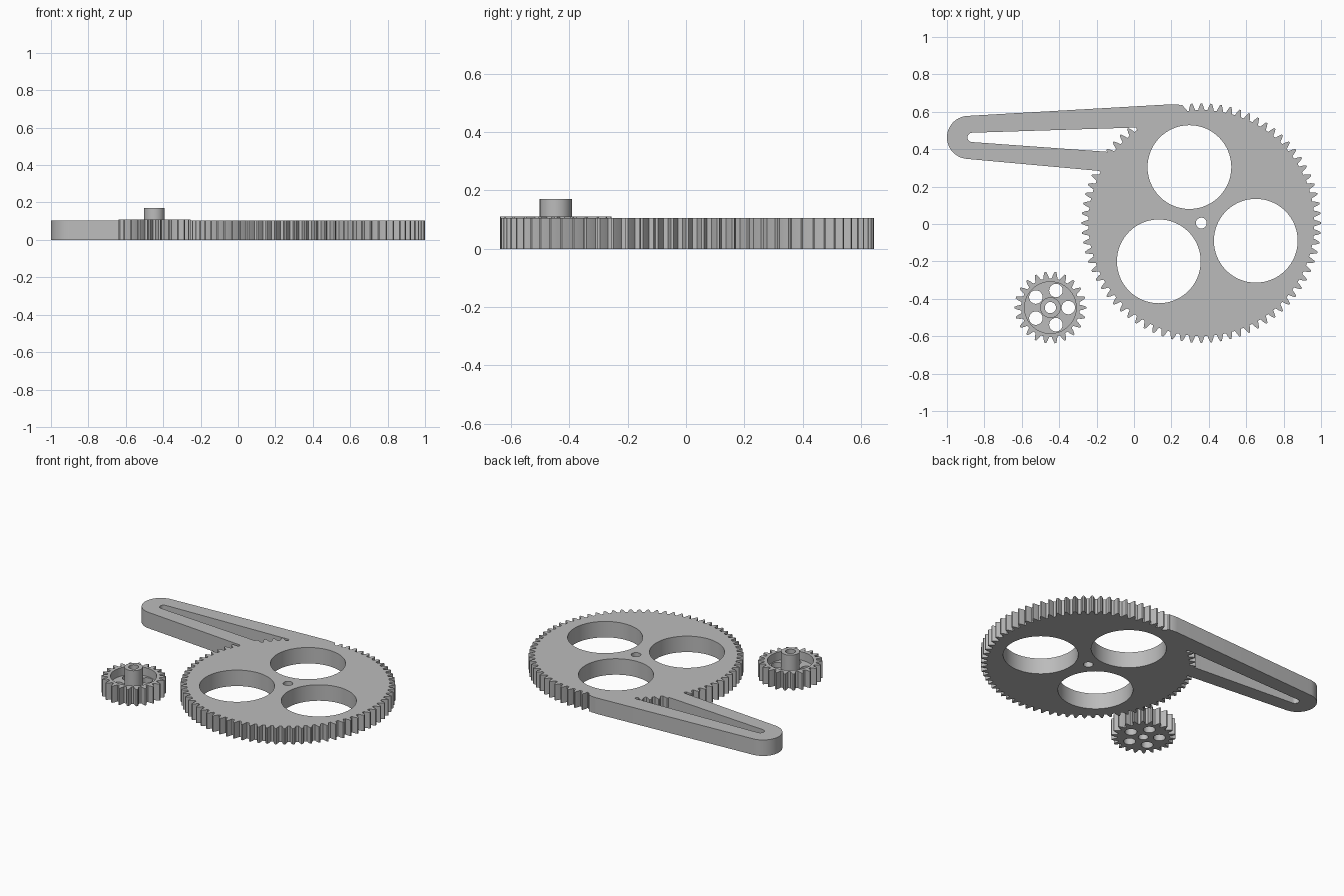
import bpy, bmesh
from math import sin, cos, pi, radians

if "Cube" in bpy.data.objects:
    bpy.data.objects.remove(bpy.data.objects["Cube"], do_unlink=True)

grey = bpy.data.materials.new("plain grey")
grey.use_nodes = True
colour = (0.5, 0.5, 0.5, 1)
grey.diffuse_color = colour
grey.node_tree.nodes["Principled BSDF"].inputs["Base Color"].default_value = colour


def arc(cx, cy, r, start=0, end=360, n=64):
    full = end - start == 360
    steps = n if full else n - 1
    angles = [radians(start + (end - start) * i / steps) for i in range(n)]
    return [(cx + r * cos(a), cy + r * sin(a)) for a in angles]


def ring_of_holes(cx, cy, distance, r, count, first=0):
    angles = [radians(first + 360 * i / count) for i in range(count)]
    return [arc(cx + distance * cos(a), cy + distance * sin(a), r) for a in angles]


def teeth(cx, cy, tip, root, count):
    # Each tooth rises from the root, bulges at mid height and ends in a narrow tip
    mid = (tip + root) / 2
    tooth = [(-0.34, root), (-0.23, mid), (-0.08, tip),
             (0.08, tip), (0.23, mid), (0.34, root)]
    outline = []
    for i in range(count):
        for offset, r in tooth:
            a = 2 * pi * (i + offset) / count
            outline.append((cx + r * cos(a), cy + r * sin(a)))
    return outline


def evaluated_mesh(ob):
    return bpy.data.meshes.new_from_object(
        ob.evaluated_get(bpy.context.evaluated_depsgraph_get()))


def plate(name, loops, bottom, top):
    """Extrude an outline with holes into a solid plate."""
    curve = bpy.data.curves.new(name + "_outline", "CURVE")
    curve.dimensions = "2D"
    curve.fill_mode = "BOTH"
    curve.extrude = (top - bottom) / 2
    for loop in loops:
        spline = curve.splines.new("POLY")
        spline.points.add(len(loop) - 1)
        for point, (x, y) in zip(spline.points, loop):
            point.co = (x, y, 0, 1)
        spline.use_cyclic_u = True
    source = bpy.data.objects.new(name + "_source", curve)
    bpy.context.collection.objects.link(source)
    bpy.context.view_layer.update()
    mesh = evaluated_mesh(source)
    bpy.data.objects.remove(source, do_unlink=True)
    bm = bmesh.new()
    bm.from_mesh(mesh)
    bmesh.ops.remove_doubles(bm, verts=bm.verts, dist=1e-5)
    bmesh.ops.translate(bm, verts=bm.verts, vec=(0, 0, (top + bottom) / 2))
    bmesh.ops.recalc_face_normals(bm, faces=bm.faces)
    bm.to_mesh(mesh)
    bm.free()
    mesh.materials.clear()
    mesh.materials.append(grey)
    ob = bpy.data.objects.new(name, mesh)
    bpy.context.collection.objects.link(ob)
    return ob


# Large gear with three round windows and a bore
gx, gy = 0.36, 0.005
thick = 0.105
large_gear = plate("large_gear_with_arm",
                   [teeth(gx, gy, 0.64, 0.604, 76), arc(gx, gy, 0.029)]
                   + ring_of_holes(gx, gy, 0.306, 0.224, 3, 102), 0, thick)

# Tapered, slotted arm growing out of the gear's edge
arm_outline = arc(-0.885, 0.463, 0.115, 93.5, 264.5, 32) + [
    (-0.1, 0.276), (0.06, 0.36), (0.067, 0.53), (0.3, 0.57),
    (0.285, 0.605), (0.265, 0.628), (0.24, 0.638), (0.2, 0.64)]
slot = arc(-0.865, 0.463, 0.025, 92, 266, 16) + [(0.05, 0.372), (0.05, 0.517)]
arm = plate("arm", [arm_outline, slot], 0, thick)

# Fuse the arm and the gear into one body
union = large_gear.modifiers.new("fuse", "BOOLEAN")
union.operation = "UNION"
union.solver = "EXACT"
union.object = arm
bpy.context.view_layer.update()
large_gear.data = evaluated_mesh(large_gear)
large_gear.modifiers.clear()
bpy.data.objects.remove(arm, do_unlink=True)

# Small gear: toothed rim, recessed web with five holes, raised hub
px, py = -0.447, -0.447
rim = plate("pinion_rim", [teeth(px, py, 0.192, 0.157, 22), arc(px, py, 0.138)], 0, 0.11)
web = plate("pinion_web", [arc(px, py, 0.138), arc(px, py, 0.03)]
            + ring_of_holes(px, py, 0.096, 0.036, 5), 0, 0.055)
hub = plate("pinion_hub", [arc(px, py, 0.055), arc(px, py, 0.03)], 0.055, 0.17)

# Smooth round walls, keep edges crisp
for ob in (large_gear, rim, web, hub):
    bpy.ops.object.select_all(action="DESELECT")
    ob.select_set(True)
    bpy.context.view_layer.objects.active = ob
    bpy.ops.object.shade_smooth_by_angle(angle=radians(20))
